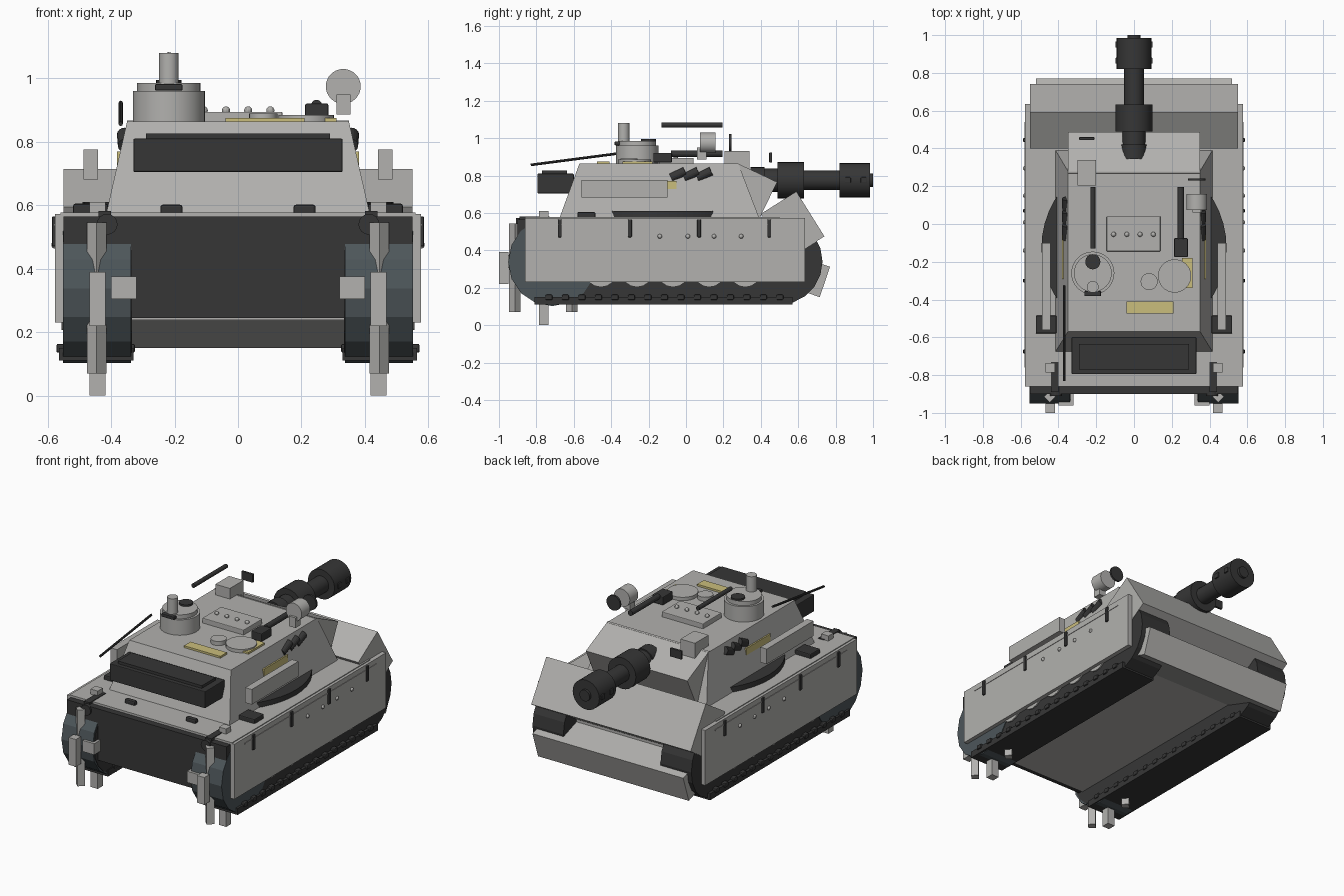
import bpy, bmesh, math
from mathutils import Matrix, Vector


def mat(name, c):
    m = bpy.data.materials.new(name)
    m.diffuse_color = (*c, 1)
    return m


GREY = mat("armour grey", (0.445, 0.44, 0.425))
DARK = mat("dark rubber", (0.037, 0.037, 0.037))
SLATE = mat("slate steel", (0.075, 0.093, 0.102))
TAN = mat("tan panel", (0.59, 0.51, 0.2))


def finish(name, bm, m, bevel=0):
    bmesh.ops.recalc_face_normals(bm, faces=bm.faces[:])
    me = bpy.data.meshes.new(name)
    bm.to_mesh(me)
    bm.free()
    me.materials.append(m)
    o = bpy.data.objects.new(name, me)
    bpy.context.collection.objects.link(o)
    if bevel:
        b = o.modifiers.new("bevel", 'BEVEL')
        b.width = bevel
        b.segments = 2
    return o


def box(name, x, y, z, m=GREY, bevel=0):
    bm = bmesh.new()
    bmesh.ops.create_cube(bm, size=1)
    for v in bm.verts:
        v.co = [(r[0] + r[1]) / 2 + c * (r[1] - r[0]) for r, c in zip((x, y, z), v.co)]
    return finish(name, bm, m, bevel)


def prism(name, pts, x, m=GREY):
    # side outline (y, z) extruded along x
    bm = bmesh.new()
    f = bm.faces.new([bm.verts.new((x[0], a, b)) for a, b in pts])
    g = bmesh.ops.extrude_face_region(bm, geom=[f])['geom']
    for v in g:
        if isinstance(v, bmesh.types.BMVert):
            v.co.x = x[1]
    return finish(name, bm, m)


def cyl(name, a, b, r, m=GREY, n=24):
    a, b = Vector(a), Vector(b)
    d = b - a
    bm = bmesh.new()
    bmesh.ops.create_cone(bm, cap_ends=True, segments=n, radius1=r, radius2=r, depth=d.length)
    q = d.to_track_quat('Z', 'Y').to_matrix().to_4x4()
    bm.transform(Matrix.Translation((a + b) / 2) @ q)
    o = finish(name, bm, m)
    if n > 16:
        for p in o.data.polygons:
            p.use_smooth = len(p.vertices) == 4
    return o


def ball(name, c, r):
    bm = bmesh.new()
    bmesh.ops.create_uvsphere(bm, u_segments=12, v_segments=8, radius=r)
    bm.transform(Matrix.Translation(c))
    return finish(name, bm, GREY)


def mx(s, a, b):
    return (a, b) if s > 0 else (-b, -a)


# Hull
box("hull", (-0.34, 0.34), (-0.87, 0.6), (0.24, 0.56))
box("hull_deck", (-0.56, 0.56), (-0.86, 0.5), (0.54, 0.578))
box("rear_panel", (-0.55, 0.55), (-0.9, -0.86), (0.245, 0.565), DARK)
prism("front_glacis", [(0.59, 0.715), (0.74, 0.475), (0.55, 0.355), (0.40, 0.595)], (-0.55, 0.55))
prism("lower_front_plate", [(0.77, 0.312), (0.715, 0.15), (0.46, 0.237), (0.515, 0.399)], (-0.52, 0.52))

# Running gear, both sides
for s, side in ((1, "right"), (-1, "left")):
    loop = [(-0.71 - 0.23 * math.sin(t * math.pi / 10), 0.34 + 0.23 * math.cos(t * math.pi / 10))
            for t in range(11)]
    loop += [(0.5 + 0.23 * math.sin(t * math.pi / 10), 0.34 - 0.23 * math.cos(t * math.pi / 10))
             for t in range(11)]
    prism(side + "_track", loop, mx(s, 0.335, 0.548), DARK)
    box(side + "_track_run", mx(s, 0.33, 0.565), (-0.81, 0.57), (0.11, 0.15), DARK)
    cyl(side + "_rear_wheel", (s * 0.338, -0.715, 0.338), (s * 0.552, -0.715, 0.338), 0.236, SLATE, 16)
    for i in range(15):
        y = -0.733 + i * 0.0882
        box(side + "_track_cleat", mx(s, 0.325, 0.573), (y - 0.019, y + 0.019), (0.135, 0.163),
            DARK, 0.006)
    for i in range(5):
        y = -0.455 + i * 0.193
        cyl(side + "_road_wheel", (s * 0.5, y, 0.292), (s * 0.556, y, 0.292), 0.086, GREY, 16)
    # sprocket teeth
    for y, z in ((-0.76, (0, 0.61)), (-0.975, (0.22, 0.39))):
        box(side + "_sprocket_tooth", mx(s, 0.418, 0.468), (y - 0.025, y + 0.025), z)
    for y in (-0.915, -0.61):
        cyl(side + "_sprocket_spoke", (s * 0.446, y, 0.07), (s * 0.446, y, 0.545), 0.031, GREY, 4)
    box(side + "_rear_bracket", mx(s, 0.32, 0.4), (-0.96, -0.88), (0.305, 0.375))
    # skirt with straps and bolts
    box(side + "_skirt", mx(s, 0.55, 0.577), (-0.86, 0.635), (0.23, 0.573))
    box(side + "_skirt_rail", mx(s, 0.57, 0.58), (-0.76, 0.54), (0.535, 0.542))
    for y in (-0.675, -0.3, 0.07, 0.445):
        box(side + "_skirt_strap", mx(s, 0.57, 0.587), (y - 0.01, y + 0.01), (0.47, 0.565), DARK, 0.004)
    for y in (-0.14, 0.01, 0.15, 0.295):
        ball(side + "_skirt_bolt", (s * 0.577, y, 0.475), 0.012)
    # deck fittings
    box(side + "_deck_grille", mx(s, 0.41, 0.52), (-0.58, -0.485), (0.57, 0.605), DARK, 0.006)
    box(side + "_tow_bar", mx(s, 0.4, 0.44), (-0.89, -0.73), (0.56, 0.582), DARK)
    cyl(side + "_tow_eye", (s * 0.413, -0.91, 0.54), (s * 0.413, -0.86, 0.54), 0.033, DARK, 16)
    box(side + "_deck_handle", mx(s, 0.175, 0.245), (-0.77, -0.74), (0.57, 0.602), DARK, 0.008)
    # turret side fittings
    box(side + "_turret_side_box", mx(s, 0.442, 0.487), (-0.56, -0.1), (0.682, 0.776))
    box(side + "_turret_tan_panel", mx(s, 0.372, 0.381), (-0.29, -0.05), (0.72, 0.77), TAN)
    for i in range(3):
        y = -0.08 + i * 0.07
        cyl(side + "_smoke_tube", (s * 0.355, y, 0.788), (s * 0.358, y + 0.075, 0.823), 0.024, DARK, 16)

# Turret: tapered box
cyl("turret_ring", (0, -0.125, 0.57), (0, -0.125, 0.61), 0.49, DARK, 48)
t = box("turret", (-0.415, 0.415), (-0.675, 0.39), (0.577, 0.864))
for v in t.data.vertices:
    if v.co.z > 0.7:
        v.co.x *= 0.35 / 0.415
        v.co.y = -0.57 if v.co.y < 0 else 0.28
prism("turret_front_block", [(0.27, 0.868), (0.487, 0.765), (0.395, 0.575), (0.18, 0.68)], (-0.35, 0.35))
box("rear_basket", (-0.33, 0.33), (-0.795, -0.6), (0.705, 0.81), DARK, 0.004)
box("rear_basket_lid", (-0.29, 0.29), (-0.77, -0.635), (0.805, 0.827), DARK)

# Gun
GZ = 0.775
for name, y0, y1, r in (("gun_collar", 0.345, 0.42, 0.07), ("gun_neck", 0.42, 0.5, 0.062),
                        ("gun_sleeve", 0.49, 0.632, 0.097), ("gun_barrel", 0.6, 0.83, 0.052),
                        ("gun_muzzle", 0.82, 0.985, 0.092), ("gun_muzzle_tip", 0.98, 1.0, 0.035)):
    cyl(name, (0, y0, GZ), (0, y1, GZ), r, DARK)
for s in (1, -1):
    for y in (0.865, 0.95):
        box("muzzle_vent", mx(s, 0.08, 0.098), (y - 0.016, y + 0.016), (GZ - 0.016, GZ + 0.016), DARK, 0.004)

# Commander cupola
cyl("cupola", (-0.218, -0.26, 0.85), (-0.218, -0.26, 0.96), 0.114, GREY, 32)
cyl("cupola_lid", (-0.218, -0.26, 0.96), (-0.218, -0.26, 0.985), 0.1, GREY, 32)
cyl("periscope_post", (-0.218, -0.333, 0.97), (-0.218, -0.333, 1.08), 0.031)
cyl("cupola_cap", (-0.218, -0.2, 0.98), (-0.218, -0.2, 0.996), 0.04, DARK)
box("cupola_latch", (-0.262, -0.175), (-0.382, -0.355), (0.962, 0.982), DARK, 0.004)
cyl("upper_rod", (-0.218, -0.13, 1.07), (-0.218, 0.195, 1.07), 0.013, DARK, 12)
cyl("antenna", (-0.37, -0.83, 0.857), (-0.37, -0.325, 0.923), 0.007, DARK, 8)

# Roof fittings
box("sight_box", (-0.3, -0.2), (0.205, 0.34), (0.82, 0.93))
box("sight_window", (-0.29, -0.21), (0.445, 0.46), (0.87, 0.923), DARK, 0.003)
box("roof_vent_box", (-0.145, 0.14), (-0.145, 0.04), (0.85, 0.895), GREY, 0.004)
for i in range(4):
    ball("vent_bolt", (-0.108 + i * 0.07, -0.055, 0.899), 0.013)
cyl("loader_hatch", (0.215, -0.275, 0.85), (0.215, -0.275, 0.885), 0.088, GREY, 32)
cyl("small_hatch", (0.08, -0.305, 0.85), (0.08, -0.305, 0.89), 0.045)
box("roof_rear_tan_panel", (-0.04, 0.21), (-0.475, -0.41), (0.855, 0.876), TAN)
box("roof_side_tan_panel", (0.255, 0.31), (-0.34, -0.18), (0.855, 0.876), TAN)
box("machine_gun_body", (0.212, 0.285), (-0.175, -0.075), (0.87, 0.921), DARK, 0.005)
cyl("machine_gun_barrel", (0.248, -0.08, 0.916), (0.248, 0.195, 0.916), 0.017, DARK, 12)
cyl("searchlight", (0.332, 0.075, 0.975), (0.332, 0.158, 0.975), 0.055, GREY, 32)
box("searchlight_mount", (0.31, 0.355), (0.06, 0.11), (0.887, 0.95))
cyl("searchlight_glass", (0.332, 0.23, 0.975), (0.332, 0.242, 0.975), 0.047, DARK)
